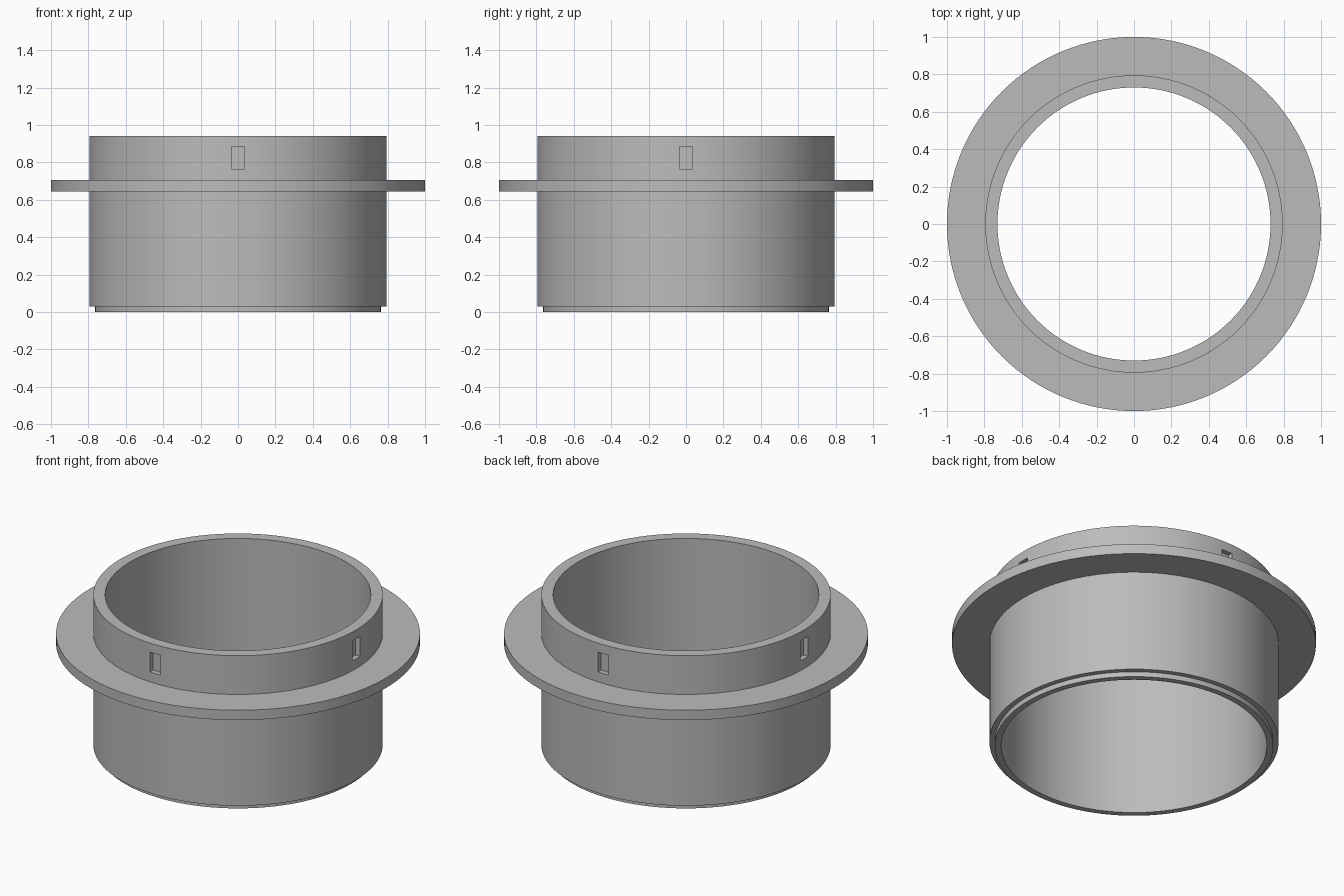
import bpy
import math

SEGMENTS = 128
SLOT_COUNT = 4

if "Cube" in bpy.data.objects:
    bpy.data.objects.remove(bpy.data.objects["Cube"], do_unlink=True)

# Plain grey material
grey = bpy.data.materials.new("plain grey")
grey.use_nodes = True
colour = (0.5, 0.5, 0.5, 1)
grey.diffuse_color = colour
grey.node_tree.nodes["Principled BSDF"].inputs["Base Color"].default_value = colour


def lathe(name, profile):
    """Turn a closed (radius, height) profile around the z axis."""
    n = len(profile)
    verts = []
    for s in range(SEGMENTS):
        a = math.tau * s / SEGMENTS
        verts += [(r * math.cos(a), r * math.sin(a), z) for r, z in profile]
    faces = []
    for s in range(SEGMENTS):
        t = (s + 1) % SEGMENTS
        for i in range(n):
            j = (i + 1) % n
            faces.append((s * n + i, t * n + i, t * n + j, s * n + j))
    mesh = bpy.data.meshes.new(name)
    mesh.from_pydata(verts, [], faces)
    mesh.materials.append(grey)
    obj = bpy.data.objects.new(name, mesh)
    bpy.context.collection.objects.link(obj)
    return obj


# Flanged sleeve: stepped bottom lip, tube wall and wide collar
inner, lip, outer, rim = 0.73, 0.765, 0.795, 1.0
sleeve = lathe("flanged_sleeve", [
    (inner, 0), (lip, 0), (lip, 0.03), (outer, 0.03),
    (outer, 0.645), (rim, 0.645), (rim, 0.705), (outer, 0.705),
    (outer, 0.94), (inner, 0.94),
])

# Shallow slots cut into the outside of the upper wall
slot_width, slot_height, slot_z, slot_floor = 0.07, 0.12, 0.825, 0.765
cutters = []
for k in range(SLOT_COUNT):
    a = math.tau * k / SLOT_COUNT
    reach = slot_floor + 0.05
    bpy.ops.mesh.primitive_cube_add(
        size=1, location=(reach * math.cos(a), reach * math.sin(a), slot_z),
        rotation=(0, 0, a))
    cutter = bpy.context.object
    cutter.name = "slot_cutter"
    cutter.scale = (0.1, slot_width, slot_height)
    cutter.hide_render = True
    cutter.data.materials.append(grey)
    cut = sleeve.modifiers.new("slot", "BOOLEAN")
    cut.operation = "DIFFERENCE"
    cut.solver = "EXACT"
    cut.object = cutter
    cutters.append(cutter)

# Apply the cuts and keep the corners crisp
bpy.ops.object.select_all(action="DESELECT")
sleeve.select_set(True)
bpy.context.view_layer.objects.active = sleeve
for mod in list(sleeve.modifiers):
    bpy.ops.object.modifier_apply(modifier=mod.name)
for cutter in cutters:
    bpy.data.objects.remove(cutter, do_unlink=True)
bpy.ops.object.shade_smooth_by_angle(angle=math.radians(30))
